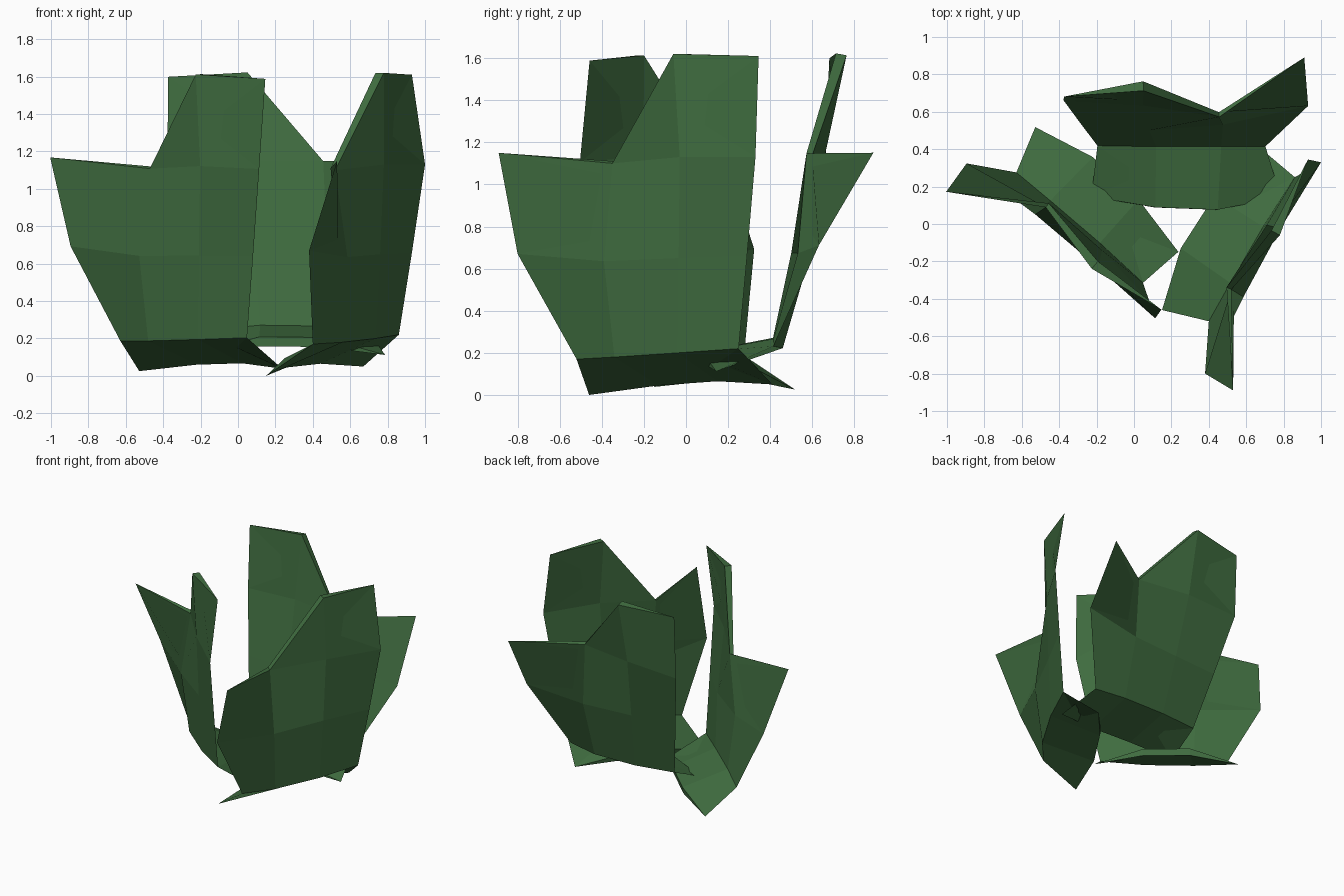
import bpy, bmesh
from mathutils import Vector, Matrix

if "Cube" in bpy.data.objects:
    bpy.data.objects.remove(bpy.data.objects["Cube"])

green = bpy.data.materials.new("leaf_green")
green.diffuse_color = (0.05, 0.15, 0.05, 1)
green.use_nodes = True
green.node_tree.nodes["Principled BSDF"].inputs["Base Color"].default_value = green.diffuse_color

# Leaf profile rows from the inner floor edge up to the top:
# columns are flap edge, fold, centre, plain edge
ROWS = [
    [(.15, -.46, .00), (.26, -.13, .045), (.44, .15, .065), (.67, .41, .05)],
    [(.40, -.52, .17), (.56, -.34, .18), (.735, -.04, .20), (.86, .25, .22)],
    [(.38, -.80, .67), (.585, -.39, .635), (.76, -.035, .65), (.93, .29, .66)],
    [(.53, -.89, 1.15), (.52, -.35, 1.10), (.78, -.03, 1.13), (1.0, .33, 1.13)],
    [None, None, (.78, -.06, 1.62), (.93, .345, 1.61)],
]
# Thickness direction of each row; thickness fades to zero at both side edges
INWARD = [(-.01, 0, .05), (-.045, .025, .035), (-.05, .03, 0),
          (-.025, .012, .01), (-.045, .025, 0)]
# Landmarks (flap tip, top corner, bottom corner) used to place each leaf
BASE = [ROWS[3][0], ROWS[4][3], ROWS[1][3]]
PLACES = {
    "right_leaf": BASE,
    "left_leaf": [(-1.0, .17, 1.17), (.15, -.46, 1.59), (.04, -.31, .20)],
    "back_leaf": [(.91, .89, 1.15), (-.38, .68, 1.60), (-.19, .42, .24)],
}


def frame(points):
    a, b, c = (Vector(p) for p in points)
    x = (b - a).normalized()
    z = x.cross(c - a).normalized()
    m = Matrix((x, z.cross(x), z)).transposed().to_4x4()
    m.translation = (a + b + c) / 3
    return m


def make_leaf(name, landmarks):
    move = frame(landmarks) @ frame(BASE).inverted()
    bm = bmesh.new()
    outer, inner = {}, {}
    for r, row in enumerate(ROWS):
        for c, p in enumerate(row):
            if p is None:
                continue
            outer[r, c] = bm.verts.new(move @ Vector(p))
            inner[r, c] = outer[r, c]
            if c in (1, 2):
                inner[r, c] = bm.verts.new(move @ (Vector(p) + Vector(INWARD[r])))
    # two skins
    cells = [[(r, c), (r, c + 1), (r + 1, c + 1), (r + 1, c)]
             for r in range(3) for c in range(3)]
    cells += [[(3, 2), (3, 3), (4, 3), (4, 2)], [(3, 1), (3, 2), (4, 2)]]
    for cell in cells:
        bm.faces.new([outer[k] for k in cell])
        bm.faces.new([inner[k] for k in reversed(cell)])
    # rim closing the floor edge and the top edge
    for rim in ([(0, 0), (0, 1), (0, 2), (0, 3)],
                [(3, 0), (3, 1), (4, 2), (4, 3)]):
        for a, b in zip(rim, rim[1:]):
            loop = [outer[a], outer[b], inner[b], inner[a]]
            bm.faces.new(list(dict.fromkeys(loop)))
    bmesh.ops.recalc_face_normals(bm, faces=bm.faces)
    mesh = bpy.data.meshes.new(name)
    bm.to_mesh(mesh)
    bm.free()
    mesh.materials.append(green)
    bpy.context.collection.objects.link(bpy.data.objects.new(name, mesh))


for name, landmarks in PLACES.items():
    make_leaf(name, landmarks)
